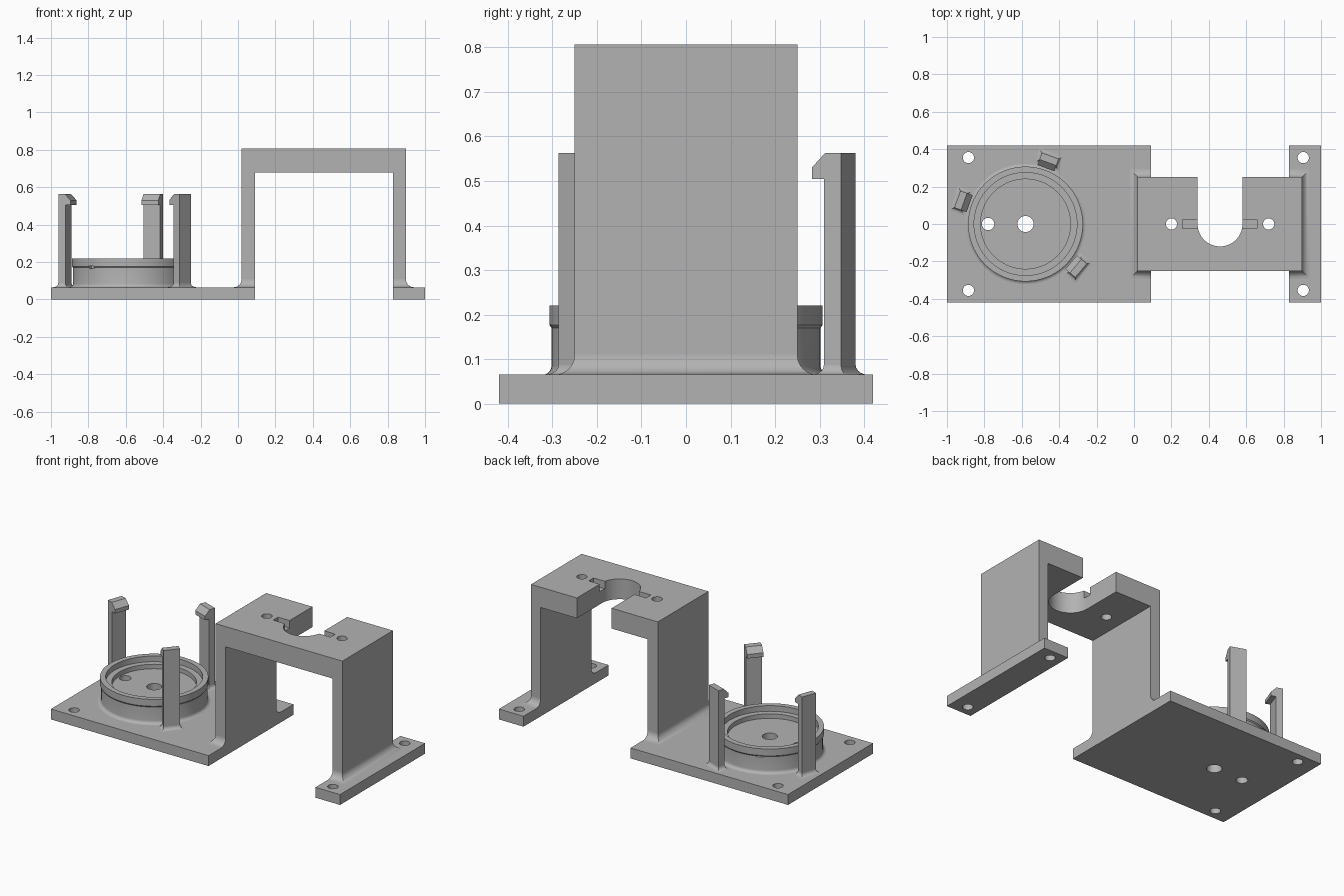
import bpy, bmesh, math
from mathutils import Matrix

if "Cube" in bpy.data.objects:
    bpy.data.objects.remove(bpy.data.objects["Cube"])

grey = bpy.data.materials.new("plastic_grey")
grey.diffuse_color = (0.45, 0.45, 0.45, 1)
grey.use_nodes = True
grey.node_tree.nodes["Principled BSDF"].inputs["Base Color"].default_value = grey.diffuse_color

CX = -0.58      # cup centre
MID = 0.46      # bridge centre
Z0 = 0.065      # plate top


def finish(name, bm, smooth=False):
    bmesh.ops.recalc_face_normals(bm, faces=bm.faces)
    me = bpy.data.meshes.new(name)
    bm.to_mesh(me)
    bm.free()
    ob = bpy.data.objects.new(name, me)
    bpy.context.collection.objects.link(ob)
    me.materials.append(grey)
    if smooth:
        shade(ob)
    return ob


def select(ob):
    bpy.ops.object.select_all(action='DESELECT')
    ob.select_set(True)
    bpy.context.view_layer.objects.active = ob


def shade(ob):
    select(ob)
    bpy.ops.object.shade_smooth_by_angle(angle=math.radians(30))


def prism(name, pts, vec):
    """Extrude a closed outline of 3D points along vec."""
    bm = bmesh.new()
    f = bm.faces.new([bm.verts.new(p) for p in pts])
    new = bmesh.ops.extrude_face_region(bm, geom=[f])["geom"]
    bmesh.ops.translate(bm, vec=vec, verts=[v for v in new if isinstance(v, bmesh.types.BMVert)])
    return finish(name, bm)


def box(name, x0, x1, y0, y1, z0, z1):
    return prism(name, [(x0, y0, z0), (x1, y0, z0), (x1, y1, z0), (x0, y1, z0)], (0, 0, z1 - z0))


def peg(x, y, r, z0=-0.1, z1=1.0):
    pts = [(x + r * math.cos(a), y + r * math.sin(a), z0)
           for a in (math.tau * i / 32 for i in range(32))]
    return prism("hole_cutter", pts, (0, 0, z1 - z0))


def cut(ob, cutters):
    for c in cutters:
        m = ob.modifiers.new("cut", 'BOOLEAN')
        m.operation, m.solver, m.object = 'DIFFERENCE', 'EXACT', c
        select(ob)
        bpy.ops.object.modifier_apply(modifier=m.name)
    for c in cutters:
        bpy.data.objects.remove(c)
    shade(ob)


def loft(name, rings):
    """Skin stacked rings of equal vertex count, capped at both ends."""
    bm = bmesh.new()
    vs = [[bm.verts.new(p) for p in ring] for ring in rings]
    n = len(vs[0])
    for a, b in zip(vs, vs[1:]):
        for i in range(n):
            bm.faces.new((a[i], a[(i + 1) % n], b[(i + 1) % n], b[i]))
    bm.faces.new(vs[0][::-1])
    bm.faces.new(vs[-1])
    return finish(name, bm, True)


def fillet(r, n=8):
    """(outward offset, height) steps of a concave quarter round."""
    return [(r - r * math.sin(a), r - r * math.cos(a))
            for a in (math.pi / 2 * i / n for i in range(n + 1))]


# Base plate and foot plate with screw holes
plate = box("base_plate", -1, 0.09, -0.42, 0.42, 0, Z0)
cut(plate, [peg(-0.885, s * 0.355, 0.03) for s in (-1, 1)] + [peg(CX, 0, 0.043), peg(-0.78, 0, 0.033)])
foot = box("foot_plate", 0.83, 1, -0.42, 0.42, 0, Z0)
cut(foot, [peg(0.905, s * 0.355, 0.03) for s in (-1, 1)])

# Bridge: arch profile with notch, screw holes and key slots
arch = [(0.02, Z0), (0.09, Z0), (0.09, 0.68), (0.83, 0.68),
        (0.83, Z0), (0.897, Z0), (0.897, 0.807), (0.02, 0.807)]
bridge = prism("bridge", [(x, -0.25, z) for x, z in arch], (0, 0.5, 0))
arc = [math.pi + math.pi * i / 32 for i in range(33)]
notch = prism("notch_cutter",
              [(MID + 0.12 * math.cos(a), 0.12 * math.sin(a), 0.6) for a in arc]
              + [(MID + 0.12, 0.4, 0.6), (MID - 0.12, 0.4, 0.6)], (0, 0, 0.4))
slots = box("slot_cutter", 0.26, 0.657, -0.024, 0.024, 0.76, 0.9)
cut(bridge, [notch, slots] + [peg(MID + s * 0.26, 0, 0.03, 0.5) for s in (-1, 1)])

# Rounded skirts where the bridge legs meet the plates
for name, inner, outer, s in (("left_leg_skirt", 0.09, 0.02, -1), ("right_leg_skirt", 0.83, 0.897, 1)):
    rings = []
    for o, h in fillet(0.045):
        x, y, z = outer + s * o, 0.25 + o, Z0 + h
        rings.append([(inner, -y, z), (x, -y, z), (x, y, z), (inner, y, z)])
    loft(name, rings)

# Round cup with stepped rim, turned around its axis
prof = [(0.302 + o, Z0 + h) for o, h in fillet(0.02, 5)]
prof += [(0.302, 0.17), (0.307, 0.177), (0.307, 0.22), (0.275, 0.22),
         (0.275, 0.185), (0.24, 0.185), (0.24, 0.157)]
N = 72
cup = loft("cup", [[(CX + r * math.cos(math.tau * i / N), r * math.sin(math.tau * i / N), z)
                    for i in range(N)] for r, z in prof])
nicks = []
for deg in (115, 228):
    c = box("nick_cutter", 0.285, 0.35, -0.018, 0.018, 0.165, 0.178)
    c.data.transform(Matrix.Translation((CX, 0, 0)) @ Matrix.Rotation(math.radians(deg), 4, 'Z'))
    nicks.append(c)
cut(cup, [peg(CX, 0, 0.043), peg(-0.78, 0, 0.033)] + nicks)

# Three snap clips around the cup: hooked post plus rounded foot
hook = [(0.347, Z0), (0.388, Z0), (0.388, 0.563), (0.35, 0.563),
        (0.318, 0.53), (0.318, 0.505), (0.347, 0.505)]
for k, deg in enumerate((70, 160, -40)):
    place = Matrix.Translation((CX, 0, 0)) @ Matrix.Rotation(math.radians(deg), 4, 'Z')
    post = prism(f"clip_{k + 1}", [(r, -0.048, z) for r, z in hook], (0, 0.096, 0))
    base = loft(f"clip_foot_{k + 1}",
                [[(0.347 - o, -0.048 - o, Z0 + h), (0.388 + o, -0.048 - o, Z0 + h),
                  (0.388 + o, 0.048 + o, Z0 + h), (0.347 - o, 0.048 + o, Z0 + h)]
                 for o, h in fillet(0.022, 5)])
    for ob in (post, base):
        ob.data.transform(place)
